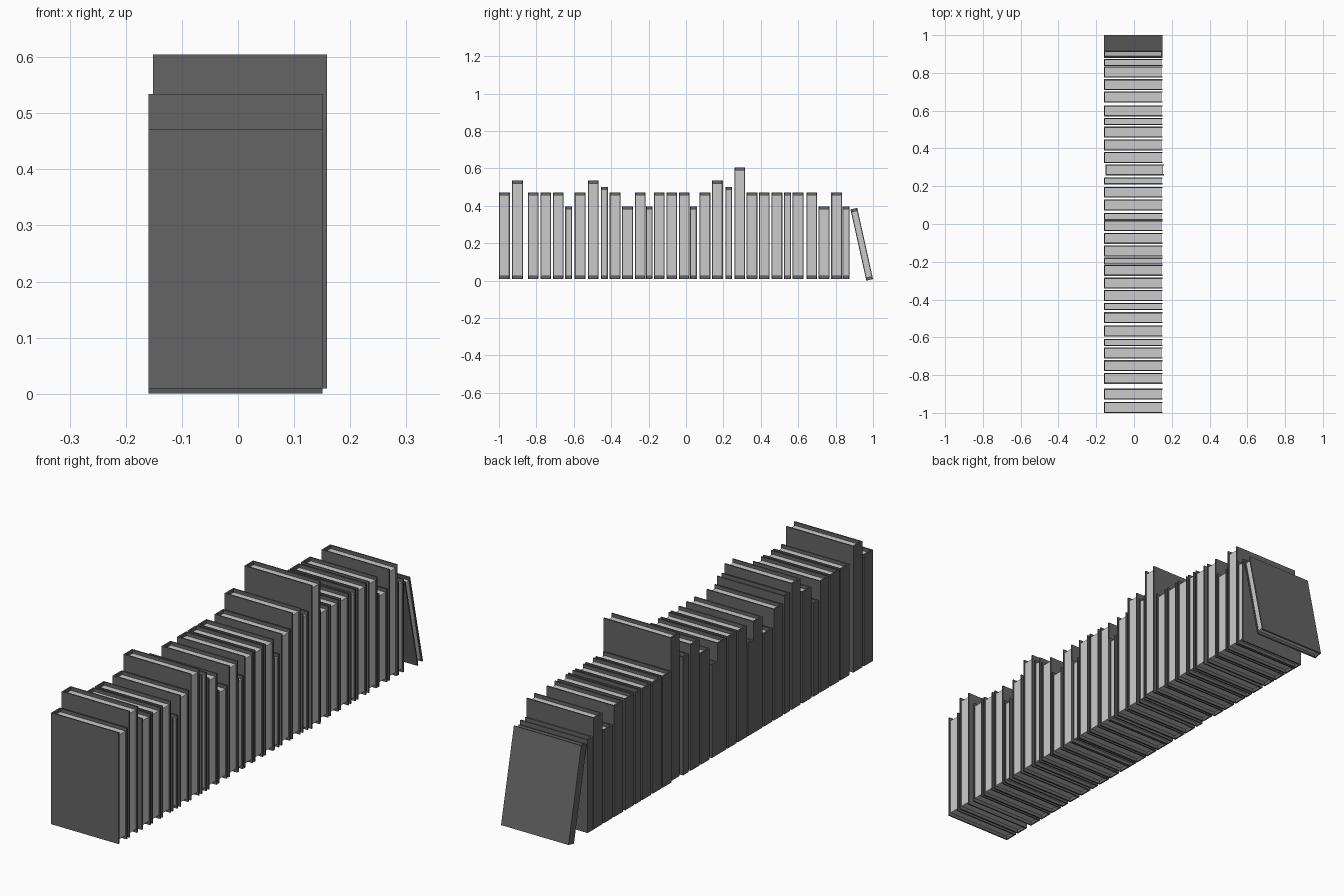
import bpy, bmesh, math
from mathutils import Matrix, Vector

if "Cube" in bpy.data.objects:
    bpy.data.objects.remove(bpy.data.objects["Cube"])

COVER = 0.006      # board thickness
RECESS = 0.014     # page block below the cover's top and bottom edges
FORE_RECESS = 0.005
DEPTH = 0.31       # spine to fore-edge
BASE = 0.0095

dark = bpy.data.materials.new("dark_cover")
dark.diffuse_color = (0.13, 0.13, 0.13, 1)
dark.use_nodes = True
dark.node_tree.nodes["Principled BSDF"].inputs["Base Color"].default_value = dark.diffuse_color


def extruded(name, points, z0, z1, matrix, material=None):
    bm = bmesh.new()
    face = bm.faces.new([bm.verts.new((x, y, z0)) for x, y in points])
    new = bmesh.ops.extrude_face_region(bm, geom=[face])["geom"]
    verts = [v for v in new if isinstance(v, bmesh.types.BMVert)]
    bmesh.ops.translate(bm, vec=(0, 0, z1 - z0), verts=verts)
    bmesh.ops.recalc_face_normals(bm, faces=bm.faces)
    me = bpy.data.meshes.new(name)
    bm.to_mesh(me)
    bm.free()
    if material:
        me.materials.append(material)
    ob = bpy.data.objects.new(name, me)
    ob.matrix_world = matrix
    bpy.context.collection.objects.link(ob)


def book(width, height, matrix):
    # U-shaped cover: spine on the left, open on the right
    t, w, d = COVER, width, DEPTH
    cover = [(0, 0), (d, 0), (d, t), (t, t), (t, w - t), (d, w - t), (d, w), (0, w)]
    extruded("book_cover", cover, 0, height, matrix, dark)
    # page block held between the boards
    e = d - FORE_RECESS
    pages = [(t, t), (e, t), (e, w - t), (t, w - t)]
    extruded("book_pages", pages, RECESS, height - RECESS, matrix)


FAT, THIN = 0.058, 0.037
STD, BIG, MID, LOW = 0.472, 0.534, 0.501, 0.396
# y of the book's near side, thickness, top height
BOOKS = [
    (-1.0, FAT, STD), (-0.93, FAT, BIG), (-0.846, FAT, STD), (-0.779, FAT, STD),
    (-0.712, FAT, STD), (-0.646, THIN, LOW), (-0.595, FAT, STD), (-0.525, FAT, BIG),
    (-0.455, THIN, MID), (-0.408, FAT, STD), (-0.342, FAT, LOW), (-0.274, FAT, STD),
    (-0.215, THIN, LOW), (-0.172, FAT, STD), (-0.105, FAT, STD), (-0.038, FAT, STD),
    (0.021, THIN, LOW), (0.072, FAT, STD), (0.139, FAT, BIG), (0.21, THIN, MID),
    (0.258, FAT, 0.605), (0.323, FAT, STD), (0.389, FAT, STD), (0.457, FAT, STD),
    (0.524, THIN, STD), (0.57, FAT, STD), (0.643, FAT, STD), (0.709, FAT, LOW),
    (0.776, FAT, STD), (0.837, THIN, LOW),
]
for y, w, top in BOOKS:
    x = -0.1515 if top > 0.6 else -0.1595
    book(w, top - BASE, Matrix.Translation((x, y, BASE)))

# last book leaning back against the row
lean = math.radians(12.5)
pivot = Vector((-0.1595, 1 - THIN * math.cos(lean), 0))
book(THIN, 0.39, Matrix.Translation(pivot) @ Matrix.Rotation(lean, 4, 'X'))
